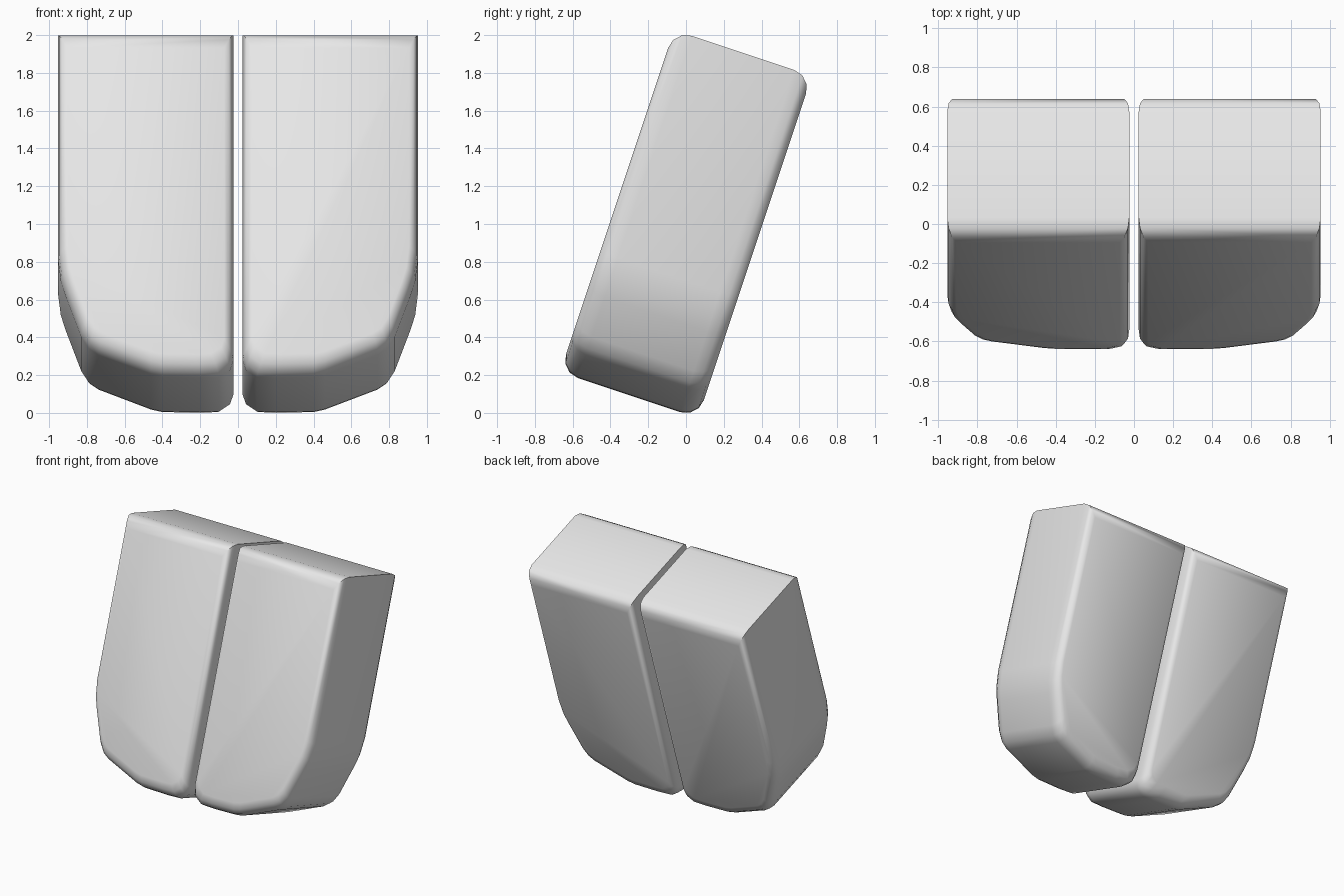
import bpy, bmesh, math
from mathutils import Matrix

cube = bpy.data.objects.get("Cube")
if cube:
    bpy.data.objects.remove(cube, do_unlink=True)

TILT = math.atan(1 / 3)
HALF_LENGTH = 0.955
HALF_DEPTH = 0.385
BEVEL = 0.1
STEPS = 3
MID_X = 0.489

# Half outline of one slab: x across, height along its length
OUTLINE = [(0.024, 1.91), (0.024, 0.1), (0.042, 0.045), (0.1, 0.004),
           (0.2, 0), (0.4, 0.004), (0.46, 0.018), (0.74, 0.13),
           (0.79, 0.165), (0.83, 0.23), (0.91, 0.45), (0.938, 0.54),
           (0.954, 0.67), (0.954, 1.91)]

enamel = bpy.data.materials.new("light grey")
enamel.use_nodes = True
colour = (0.8, 0.8, 0.8, 1)
enamel.diffuse_color = colour
enamel.node_tree.nodes["Principled BSDF"].inputs["Base Color"].default_value = colour


def rounded_layers():
    """Depth and outline scale of each ring, from front to back."""
    half = []
    for i in range(STEPS + 1):
        a = math.pi / 2 * i / STEPS
        half.append((HALF_DEPTH - BEVEL * (1 - math.sin(a)),
                     1 - 0.105 * (1 - math.cos(a))))
    return [(-d, s) for d, s in reversed(half)] + half


def slab(name, side):
    bm = bmesh.new()
    rings = []
    for depth, scale in rounded_layers():
        rings.append([bm.verts.new((side * (MID_X + (x - MID_X) * scale), depth,
                                    (h - HALF_LENGTH) * scale))
                      for x, h in OUTLINE])
    n = len(OUTLINE)
    for a, b in zip(rings, rings[1:]):
        for i in range(n):
            j = (i + 1) % n
            bm.faces.new((a[i], a[j], b[j], b[i]))
    bm.faces.new(rings[0])
    bm.faces.new(rings[-1])
    bmesh.ops.recalc_face_normals(bm, faces=bm.faces)
    # Lean the slab backwards
    bm.transform(Matrix.Translation((0, 0, 1)) @ Matrix.Rotation(-TILT, 4, 'X'))
    mesh = bpy.data.meshes.new(name)
    bm.to_mesh(mesh)
    bm.free()
    mesh.materials.append(enamel)
    ob = bpy.data.objects.new(name, mesh)
    bpy.context.collection.objects.link(ob)
    bpy.ops.object.select_all(action='DESELECT')
    ob.select_set(True)
    bpy.context.view_layer.objects.active = ob
    bpy.ops.object.shade_smooth_by_angle(angle=math.radians(40))


# Matching pair with a narrow gap
slab("left_tooth", 1)
slab("right_tooth", -1)
